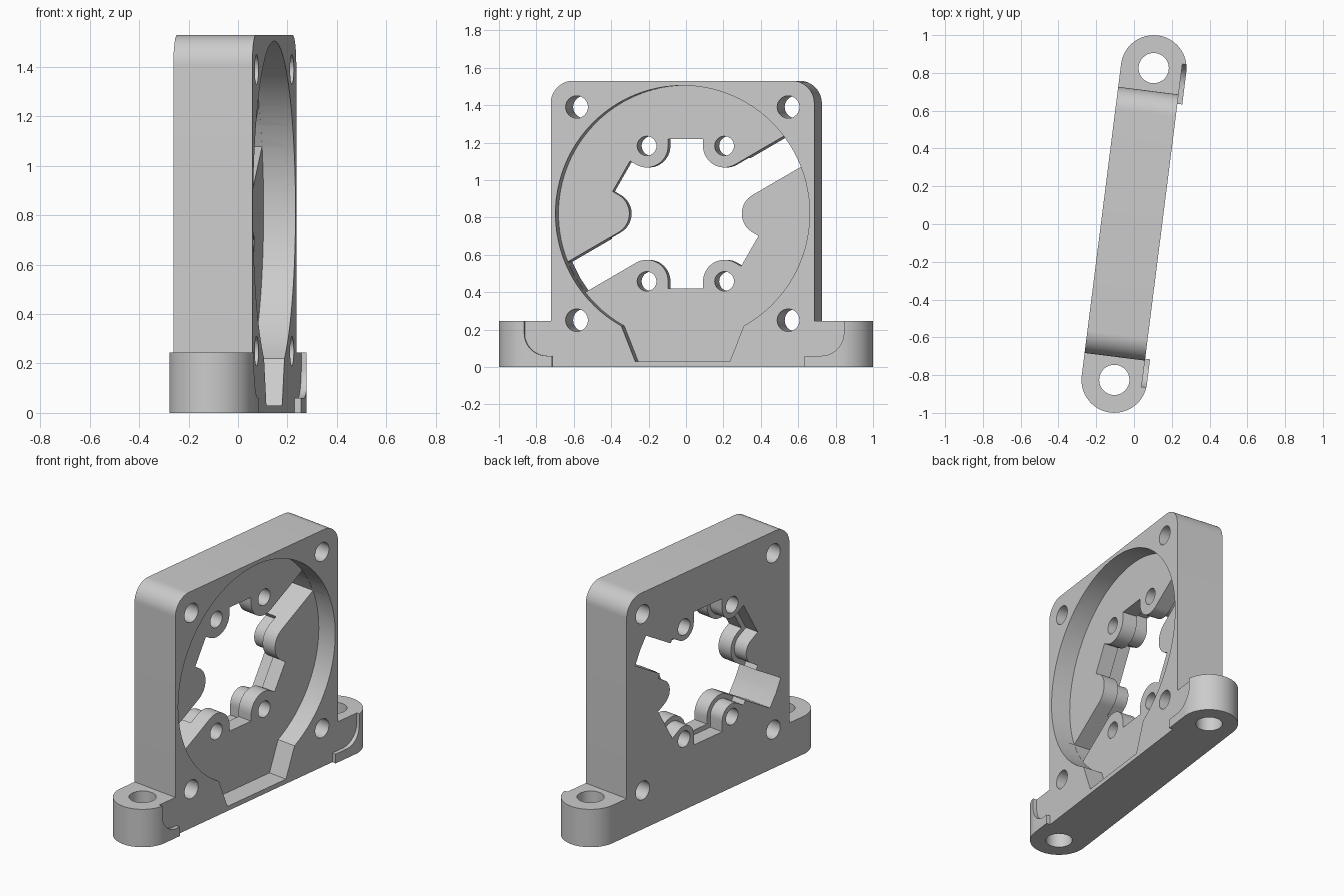
import bpy, bmesh
from math import sin, cos, pi, radians, sqrt
from mathutils import Vector

if "Cube" in bpy.data.objects:
    bpy.data.objects.remove(bpy.data.objects["Cube"], do_unlink=True)

TURN = radians(-7.2)           # the bracket stands slightly turned
BACK, FRONT = -0.174, 0.148    # housing faces, along the thickness
FLOOR = FRONT - 0.13           # floor of the round recess
MID = 0.82                     # height of the recess centre

grey = bpy.data.materials.new("light_grey")
grey.use_nodes = True
grey.diffuse_color = (0.6, 0.6, 0.6, 1)
grey.node_tree.nodes["Principled BSDF"].inputs["Base Color"].default_value = (0.6, 0.6, 0.6, 1)


def arc(cx, cy, r, a, b, n=16):
    angles = [radians(a + (b - a) * i / n) for i in range(n + 1)]
    return [(cx + r * cos(t), cy + r * sin(t)) for t in angles]


def prism(name, pts, lo, hi, upright=False):
    """Extrude a (length, height) profile through the thickness,
    or a (length, thickness) profile upwards."""
    bm = bmesh.new()
    place = (lambda p, d: (p[1], p[0], d)) if upright else (lambda p, d: (d, p[0], p[1]))
    verts = [bm.verts.new(place(p, lo)) for p in pts]
    face = bm.faces.new(verts)
    bm.normal_update()
    ext = bmesh.ops.extrude_face_region(bm, geom=[face])
    shift = Vector((0, 0, hi - lo)) if upright else Vector((hi - lo, 0, 0))
    bmesh.ops.translate(bm, vec=shift,
                        verts=[v for v in ext["geom"] if isinstance(v, bmesh.types.BMVert)])
    bmesh.ops.recalc_face_normals(bm, faces=bm.faces[:])
    mesh = bpy.data.meshes.new(name)
    bm.to_mesh(mesh)
    bm.free()
    mesh.materials.append(grey)
    obj = bpy.data.objects.new(name, mesh)
    bpy.context.collection.objects.link(obj)
    return obj


def combine(target, tool, operation="DIFFERENCE"):
    mod = target.modifiers.new("combine", "BOOLEAN")
    mod.operation, mod.object, mod.solver = operation, tool, "EXACT"
    bpy.ops.object.select_all(action="DESELECT")
    bpy.context.view_layer.objects.active = target
    target.select_set(True)
    bpy.ops.object.modifier_apply(modifier=mod.name)
    bpy.data.objects.remove(tool, do_unlink=True)


def hole(target, x, y, r, lo, hi, upright=False):
    combine(target, prism("hole_cutter", arc(x, y, r, 0, 360 - 360 / 40, 39), lo, hi, upright))


def lobed_opening(grow, slots):
    """Hexagonal opening with six screw lobes and two optional slots."""
    pts, ring, r = [], 0.418, 0.115 - grow
    apothem = ring * cos(pi / 6)
    for k in range(6):
        a = 60 * k
        cx, cy = ring * cos(radians(a)), MID + ring * sin(radians(a))
        lobe = arc(cx, cy, r, a + 240, a + 120)
        slot = slots and k in (0, 3)
        half = ring / 2 - r
        reach = sqrt(0.685 ** 2 - half ** 2) if slot else 0.4 + grow
        n = Vector((cos(radians(a + 30)), sin(radians(a + 30))))
        d = Vector((-n.y, n.x))
        c = Vector((0, MID))
        pts += lobe
        pts.append(tuple(c + n * reach - d * half))
        if slot:
            pts.append(tuple(c + n * 0.685))
        pts.append(tuple(c + n * reach + d * half))
    return pts


# Housing plate with rounded upper corners
W, TOP, R = 0.71, 1.53, 0.12
outline = [(-W, 0), (W, 0)] + arc(W - R, TOP - R, R, 0, 90) + arc(R - W, TOP - R, R, 90, 180)
housing = prism("motor_mount", outline, BACK, FRONT)

# Rounded feet, each relieved on the front face
for side, inner, edge in ((1, 0.66, 0.872), (-1, 0.70, 0.85)):
    shape = [(inner, BACK)] + arc(0.832, 0, -BACK, -90, 90, 32) + [(inner, -BACK)]
    foot = prism("foot", [(side * u, w) for u, w in shape], 0, 0.245, True)
    relief = [(inner, -0.1), (inner, 0.06)] + arc(edge - 0.12, 0.18, 0.12, -90, 0)
    relief += [(edge, 0.4), (0.5, 0.4), (0.5, -0.1)]
    combine(foot, prism("relief_cutter", [(side * u, z) for u, z in relief], FRONT, 0.3))
    combine(housing, foot, "UNION")
    hole(housing, side * 0.832, 0, 0.08, -0.1, 0.4, True)

# Round recess running out into a tapered notch at the bottom
start = -90 + 28.8
recess = arc(0, MID, 0.685, start, start + 302.4, 80) + [(-0.255, 0.03), (0.255, 0.03)]
combine(housing, prism("recess_cutter", recess, FLOOR, 0.4))

# Central lobed opening with slots, stepped wider at the back
combine(housing, prism("opening_cutter", lobed_opening(0, True), -0.4, 0.1))
combine(housing, prism("step_cutter", lobed_opening(0.03, False), -0.4, -0.08))

# Screw holes in the lobes and the corners
for sx in (-1, 1):
    for sz in (-1, 1):
        hole(housing, sx * 0.209, MID + sz * 0.362, 0.052, -0.4, 0.4)
        hole(housing, sx * 0.57, MID + sz * 0.57, 0.06, -0.4, 0.4)

# Final pose and shading
housing.rotation_euler.z = TURN
bpy.ops.object.select_all(action="DESELECT")
bpy.context.view_layer.objects.active = housing
housing.select_set(True)
bpy.ops.object.transform_apply(location=False, rotation=True, scale=False)
bpy.ops.object.shade_smooth_by_angle(angle=radians(30))
